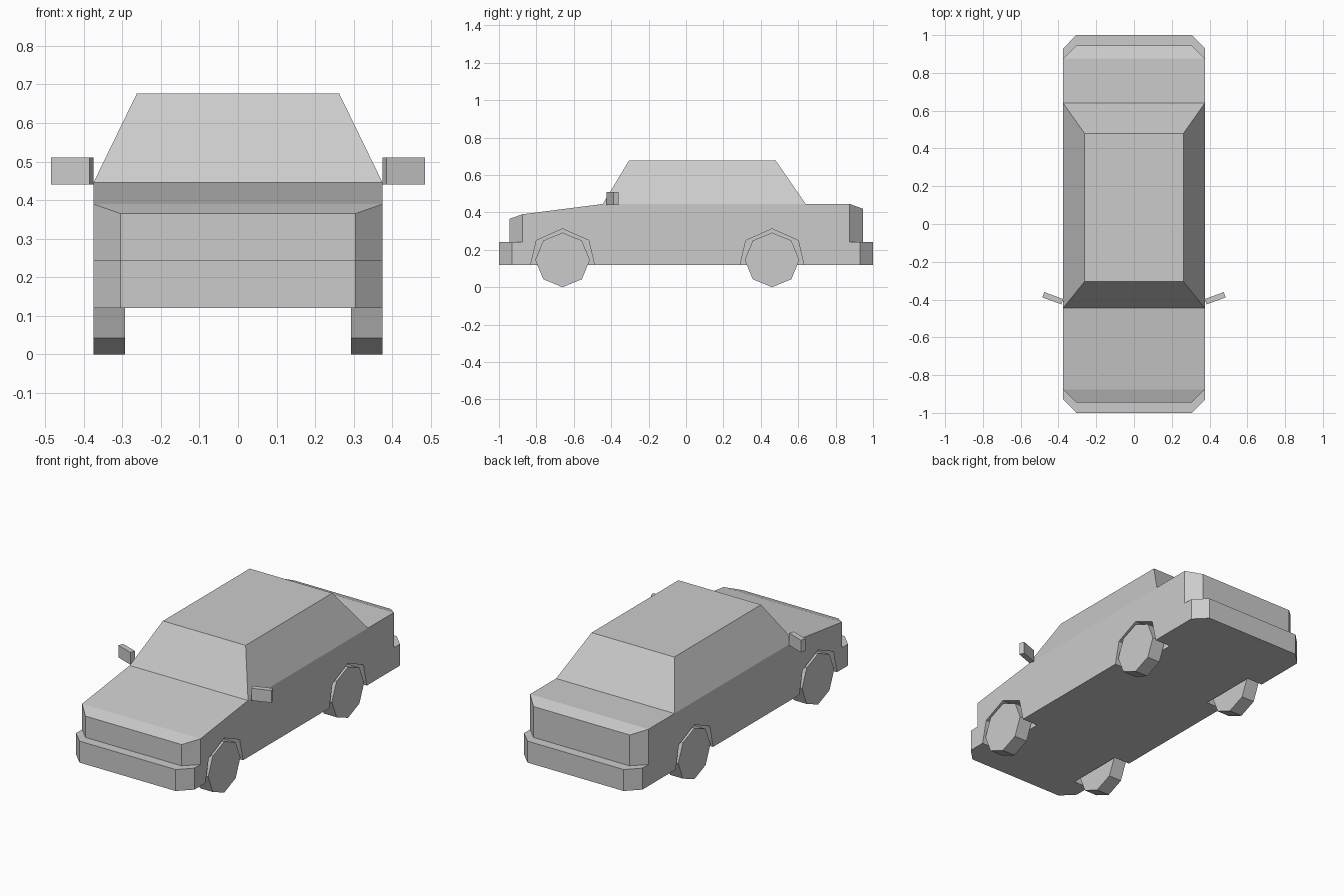
import bpy, bmesh
from math import radians, pi
from mathutils import Matrix

cube = bpy.data.objects.get("Cube")
if cube:
    bpy.data.objects.remove(cube, do_unlink=True)

paint = bpy.data.materials.new("plain_grey")
paint.use_nodes = True
GREY = (0.6, 0.6, 0.6, 1)
paint.diffuse_color = GREY
paint.node_tree.nodes["Principled BSDF"].inputs["Base Color"].default_value = GREY


def add_object(name, bm):
    bmesh.ops.recalc_face_normals(bm, faces=bm.faces)
    mesh = bpy.data.meshes.new(name)
    bm.to_mesh(mesh)
    bm.free()
    mesh.materials.append(paint)
    obj = bpy.data.objects.new(name, mesh)
    bpy.context.collection.objects.link(obj)
    return obj


def boolean(target, tool, operation):
    """Apply a boolean and discard the tool."""
    mod = target.modifiers.new(operation, 'BOOLEAN')
    mod.operation, mod.object, mod.solver = operation, tool, 'EXACT'
    bpy.context.view_layer.objects.active = target
    bpy.ops.object.modifier_apply(modifier=mod.name)
    bpy.data.objects.remove(tool, do_unlink=True)


def prism(name, points, vector):
    """Extrude a flat outline along a vector."""
    bm = bmesh.new()
    face = bm.faces.new([bm.verts.new(p) for p in points])
    new = bmesh.ops.extrude_face_region(bm, geom=[face])["geom"]
    bmesh.ops.translate(bm, vec=vector,
                        verts=[v for v in new if isinstance(v, bmesh.types.BMVert)])
    return add_object(name, bm)


HALF, NOSE, CORNER, FLOOR = 0.375, 0.305, 0.07, 0.12

# Upper shell: stations from nose to tail (half width, y, top height)
stations = [(NOSE, -0.945, 0.365), (HALF, -0.875, 0.39), (HALF, -0.445, 0.445),
            (HALF, 0.64, 0.445), (HALF, 0.875, 0.445), (NOSE, 0.945, 0.42)]
bm = bmesh.new()
top = {s: [bm.verts.new((s * x, y, z)) for x, y, z in stations] for s in (-1, 1)}
low = {s: [bm.verts.new((s * x, y, FLOOR)) for x, y, z in stations] for s in (-1, 1)}
roof = {s: [bm.verts.new((s * 0.262, y, 0.677)) for y in (-0.305, 0.48)] for s in (-1, 1)}
last = len(stations) - 1
for i in range(last):
    for s in (-1, 1):
        bm.faces.new((low[s][i], low[s][i + 1], top[s][i + 1], top[s][i]))
    if i != 2:
        bm.faces.new((top[-1][i], top[1][i], top[1][i + 1], top[-1][i + 1]))
for i in (0, last):
    bm.faces.new((low[-1][i], low[1][i], top[1][i], top[-1][i]))
bm.faces.new(low[-1] + low[1][::-1])
# Cabin rising from the middle stations
for s in (-1, 1):
    bm.faces.new((top[s][2], top[s][3], roof[s][1], roof[s][0]))
for i in (0, 1):
    bm.faces.new((top[-1][i + 2], top[1][i + 2], roof[1][i], roof[-1][i]))
bm.faces.new(roof[-1] + roof[1][::-1])
body = add_object("car_body", bm)

# Lower slab with the protruding bumpers
half_plan = [(NOSE, -1), (HALF, CORNER - 1), (HALF, 1 - CORNER), (NOSE, 1)]
plan = half_plan + [(-x, y) for x, y in reversed(half_plan)]
slab = prism("bumper_slab", [(x, y, FLOOR) for x, y in plan], (0, 0, 0.123))
boolean(body, slab, 'UNION')

# Wheel arches and eight-sided wheels
arch = [(-0.198, 0), (-0.14, 0.25), (0, 0.312), (0.14, 0.25), (0.198, 0)]
for side, s in (("left", 1), ("right", -1)):
    for end, y in (("front", -0.66), ("rear", 0.46)):
        cutter = prism("arch_cutter", [(s * 0.275, y + a, z) for a, z in arch],
                       (s * 0.2, 0, 0))
        boolean(body, cutter, 'DIFFERENCE')
        bm = bmesh.new()
        place = (Matrix.Translation((s * 0.334, y, 0.146))
                 @ Matrix.Rotation(pi / 2, 4, 'Y'))
        bmesh.ops.create_cone(bm, cap_ends=True, segments=8, radius1=0.146,
                              radius2=0.146, depth=0.082, matrix=place)
        add_object(f"{end}_{side}_wheel", bm)

    # Door mirror, angled outwards
    bm = bmesh.new()
    place = (Matrix.Translation((s * 0.43, -0.393, 0.475))
             @ Matrix.Rotation(s * radians(20), 4, 'Z')
             @ Matrix.Diagonal((0.107, 0.03, 0.07, 1)))
    bmesh.ops.create_cube(bm, size=1, matrix=place)
    add_object(f"{side}_mirror", bm)
